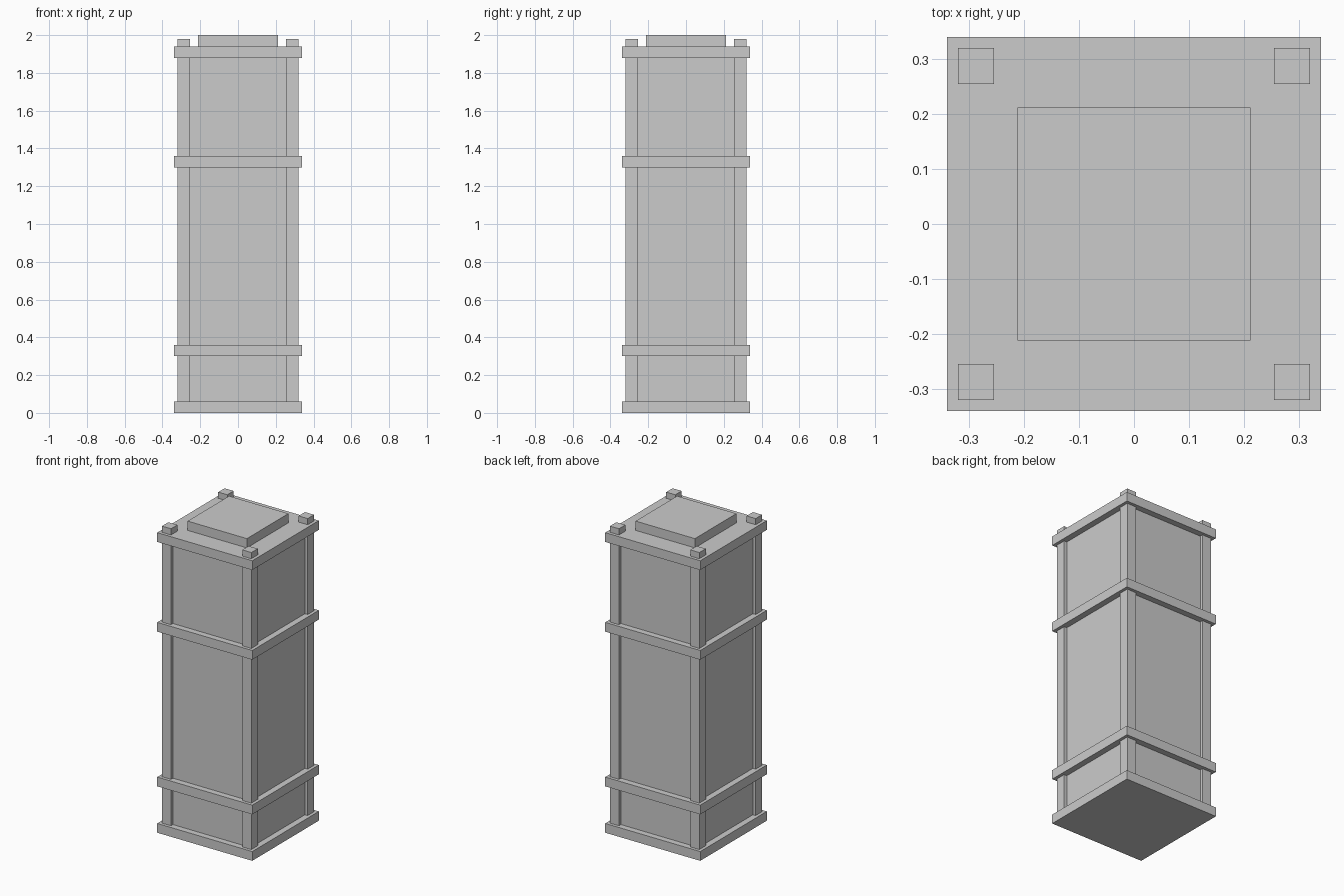
import bpy

if "Cube" in bpy.data.objects:
    bpy.data.objects.remove(bpy.data.objects["Cube"])


def box(name, half, z0, z1, x=0.0, y=0.0):
    """Square box of given half width, spanning z0 to z1."""
    bpy.ops.mesh.primitive_cube_add(size=1, location=(x, y, (z0 + z1) / 2))
    ob = bpy.context.object
    ob.name = name
    ob.scale = (half * 2, half * 2, z1 - z0)
    bpy.ops.object.transform_apply(location=False, rotation=False, scale=True)
    return ob


# Recessed panel body
box("body", 0.30, 0.03, 1.91)

# Horizontal bands, from base to top
for name, z in (("base_band", 0.0), ("lower_band", 0.30),
                ("upper_band", 1.30), ("top_band", 1.88)):
    box(name, 0.34, z, z + 0.06)

# Corner posts that poke through the top band
for side_x, sx in (("left", -1), ("right", 1)):
    for side_y, sy in (("front", -1), ("back", 1)):
        box(f"{side_y}_{side_x}_post", 0.0325, 0.02, 1.98,
            sx * 0.2875, sy * 0.2875)

# Raised cap
box("cap", 0.212, 1.92, 2.0)
